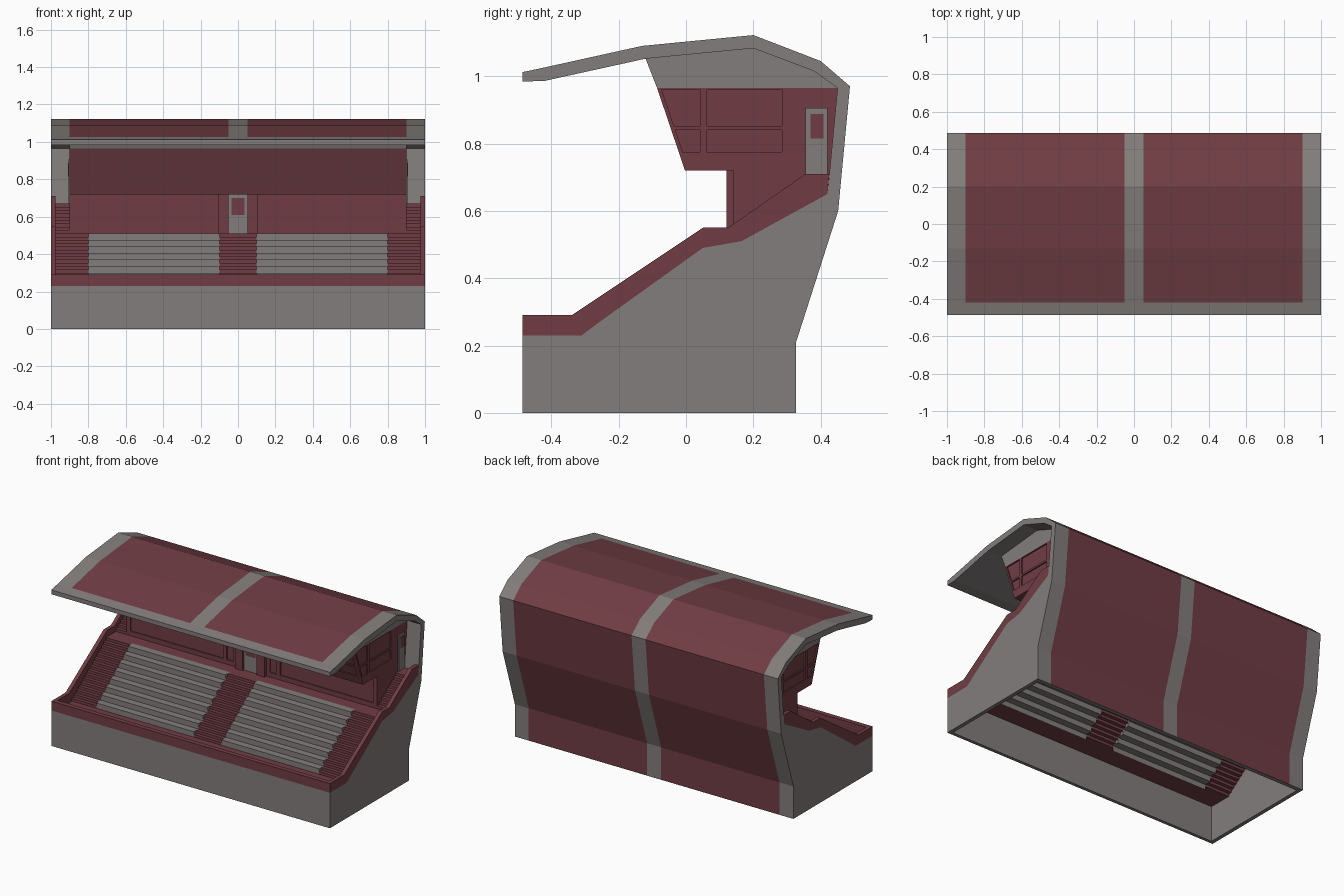
import bpy, bmesh

cube = bpy.data.objects.get("Cube")
if cube:
    bpy.data.objects.remove(cube, do_unlink=True)


def material(name, rgb):
    m = bpy.data.materials.new(name)
    m.use_nodes = True
    m.diffuse_color = (*rgb, 1)
    m.node_tree.nodes["Principled BSDF"].inputs["Base Color"].default_value = (*rgb, 1)
    return m


GREY = material("warm_grey", (0.225, 0.207, 0.2))
MAROON = material("maroon", (0.16, 0.046, 0.057))


def finish(name, bm, *mats):
    bmesh.ops.recalc_face_normals(bm, faces=bm.faces)
    me = bpy.data.meshes.new(name)
    bm.to_mesh(me)
    bm.free()
    ob = bpy.data.objects.new(name, me)
    bpy.context.collection.objects.link(ob)
    for m in mats:
        me.materials.append(m)
    return ob


def add_prism(bm, profile, xs, closed=True):
    """Sweep a (y, z) profile through the given x stations."""
    rings = [[bm.verts.new((x, y, z)) for y, z in profile] for x in xs]
    n = len(profile)
    for a, b in zip(rings, rings[1:]):
        for i in range(n if closed else n - 1):
            j = (i + 1) % n
            bm.faces.new((a[i], a[j], b[j], b[i]))
    if closed:
        bm.faces.new(rings[0])
        bm.faces.new(rings[-1])


def prism(name, profile, x0, x1, mat, closed=True):
    bm = bmesh.new()
    add_prism(bm, profile, (x0, x1), closed)
    return finish(name, bm, mat)


def rect(y0, y1, z0, z1):
    return [(y0, z0), (y1, z0), (y1, z1), (y0, z1)]


def steps(y0, z0, y1, z1, count):
    """Stepped line made of risers and treads."""
    dy, dz = (y1 - y0) / count, (z1 - z0) / count
    pts = [(y0, z0)]
    for i in range(count):
        pts += [(y0 + i * dy, z0 + (i + 1) * dz), (y0 + (i + 1) * dy, z0 + (i + 1) * dz)]
    return pts


# Roof and back shell, with painted panels on the outside
outer = [(-0.486, 1.012), (-0.42, 1.026), (-0.13, 1.09), (0.2, 1.122), (0.4, 1.045),
         (0.487, 0.97), (0.452, 0.6), (0.327, 0.21), (0.327, 0)]
inner = [(0.3, 0), (0.3, 0.21), (0.415, 0.6), (0.42, 0.65), (0.45, 0.965), (0.38, 1.015),
         (0.2, 1.083), (-0.12, 1.052), (-0.42, 0.986), (-0.486, 0.984)]
bm = bmesh.new()
add_prism(bm, outer + inner, (-1, -0.9, -0.05, 0.05, 0.9, 1))
outside = {(round(y, 3), round(z, 3)) for y, z in outer[1:]}
for f in bm.faces:
    on_skin = all((round(v.co.y, 3), round(v.co.z, 3)) in outside for v in f.verts)
    f.material_index = int(on_skin and len(f.verts) == 4
                           and 0.05 < abs(f.calc_center_median().x) < 0.9)
finish("roof_shell", bm, GREY, MAROON)

# Side walls: grey base with a maroon parapet
band_low = [(-0.486, 0.23), (-0.31, 0.23), (-0.25, 0.275), (0.05, 0.49), (0.165, 0.51), (0.42, 0.65)]
band_top = [(0.425, 0.71), (0.355, 0.71), (0.125, 0.55), (0.05, 0.55), (-0.34, 0.29), (-0.486, 0.29)]
base = [(-0.486, 0), (0.3, 0), (0.3, 0.21), (0.415, 0.6)] + band_low[::-1]
for s, side in ((1, "left"), (-1, "right")):
    prism(side + "_side_wall", base, s * 0.975, s, GREY)
    prism(side + "_parapet", band_low + band_top, s * 0.975, s, MAROON)

# Front wall and parapet
prism("front_wall", rect(-0.486, -0.465, 0, 0.23), -0.975, 0.975, GREY)
prism("front_parapet", rect(-0.486, -0.455, 0.23, 0.29), -0.975, 0.975, MAROON)

# Walkways, aisles and seating tiers
FOOT, TOP = (-0.31, 0.23), (0.06, 0.51)
prism("front_walkway", [(-0.465, 0.23), FOOT], -0.975, 0.975, MAROON, False)
prism("rear_walkway", [TOP, (0.14, 0.51)], -0.975, 0.975, MAROON, False)
aisle = steps(*FOOT, *TOP, 16)
prism("centre_aisle", aisle, -0.1, 0.1, MAROON, False)
tier = steps(*FOOT, *TOP, 8)
tier_solid = tier + [(y, z - 0.022) for y, z in reversed(tier)]
upper_flight = steps(0.14, 0.51, 0.355, 0.67, 9) + [(0.42, 0.67)]
for s, side in ((1, "left"), (-1, "right")):
    prism(side + "_seating", tier_solid, s * 0.1, s * 0.8, GREY)
    prism(side + "_aisle", aisle, s * 0.8, s * 0.975, MAROON, False)
    prism(side + "_upper_stairs", upper_flight, s * 0.9, s * 0.975, MAROON, False)

# Cabin body and the grey fascia above it
cabin = prism("cabin", [(-0.086, 0.965), (-0.003, 0.72), (0.14, 0.72), (0.14, 0.505),
                        (0.38, 0.505), (0.42, 0.65), (0.45, 0.965)], -0.9, 0.9, MAROON)
prism("cabin_fascia", [(-0.086, 0.965), (0.45, 0.965), (0.38, 1.015), (0.2, 1.083),
                       (-0.12, 1.052)], -0.9, 0.9, GREY)


def slant(z):
    return -0.003 - 0.083 * (z - 0.72) / 0.245


# Recessed windows and wall panels
DEPTH = 0.008
cut = bmesh.new()
for z0, z1 in ((0.775, 0.84), (0.852, 0.96)):
    for i in range(6):
        x = (i - 2.5) * 0.293
        add_prism(cut, [(slant(z0) - 0.02, z0), (slant(z0) + DEPTH, z0),
                        (slant(z1) + DEPTH, z1), (slant(z1) - 0.02, z1)], (x - 0.138, x + 0.138))
    for s in (1, -1):
        xs = (s * (0.9 - DEPTH), s * 0.92)
        add_prism(cut, [(slant(z0) + 0.012, z0), (0.042, z0), (0.042, z1),
                        (slant(z1) + 0.012, z1)], xs)
        add_prism(cut, rect(0.062, 0.285, z0, z1), xs)
for s in (1, -1):
    for x0, x1 in ((0.13, 0.18), (0.205, 0.87)):
        add_prism(cut, rect(0.12, 0.14 + DEPTH, 0.54, 0.695), (s * x0, s * x1))
cutter = finish("window_cutter", cut)
cutter.hide_render = True
mod = cabin.modifiers.new("windows", "BOOLEAN")
mod.operation = "DIFFERENCE"
mod.solver = "EXACT"
mod.object = cutter
bpy.context.view_layer.objects.active = cabin
bpy.ops.object.modifier_apply(modifier=mod.name)
bpy.data.objects.remove(cutter, do_unlink=True)

# Doors with maroon panes and the centre door jambs
prism("centre_door", rect(0.132, 0.14, 0.51, 0.72), -0.05, 0.05, GREY)
prism("centre_door_pane", rect(0.129, 0.132, 0.61, 0.7), -0.035, 0.035, MAROON)
for s, side in ((1, "left"), (-1, "right")):
    prism(side + "_door_jamb", rect(0.12, 0.14, 0.51, 0.72), s * 0.05, s * 0.105, MAROON)
    prism(side + "_cabin_door", rect(0.355, 0.42, 0.67, 0.905), s * 0.9, s * 0.906, GREY)
    prism(side + "_cabin_door_pane", rect(0.37, 0.408, 0.815, 0.888), s * 0.906, s * 0.909, MAROON)
